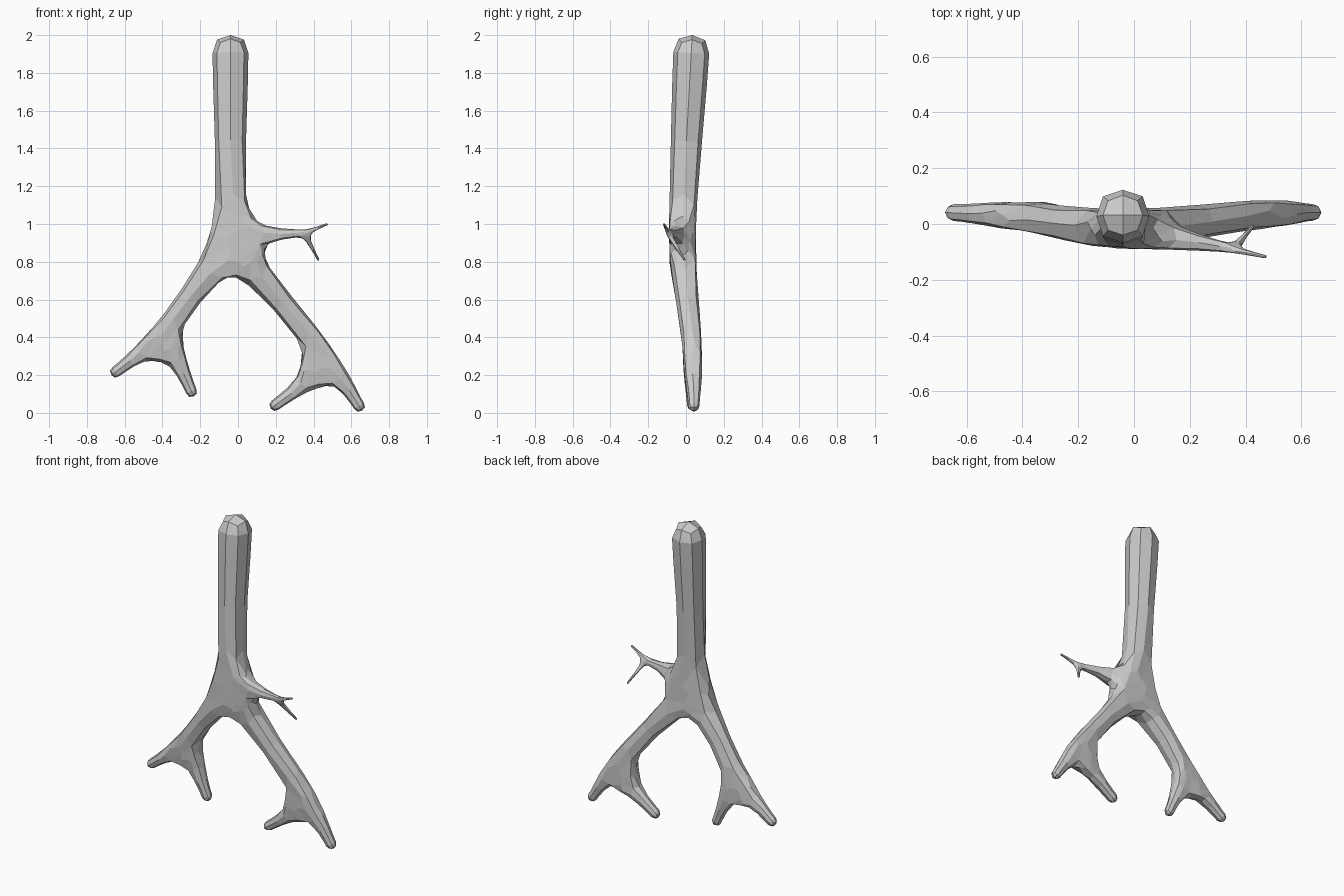
import bpy, bmesh
from mathutils import Vector

if "Cube" in bpy.data.objects:
    bpy.data.objects.remove(bpy.data.objects["Cube"])

bm = bmesh.new()


def frame(c, d, r):
    """Square cross-section at c, facing along d, half-width r."""
    c, d = Vector(c), Vector(d).normalized()
    v = Vector((0, 1, 0))
    v = (v - d * v.dot(d)).normalized()
    u = v.cross(d)
    return [bm.verts.new(c + (u * a + v * b) * r)
            for a, b in ((1, 1), (-1, 1), (-1, -1), (1, -1))]


def bridge(f, g):
    for i in range(4):
        j = (i + 1) % 4
        bm.faces.new((f[i], f[j], g[j], g[i]))


def tube(a, ra, b, rb):
    """Open tube between two joints; returns both end frames."""
    d = Vector(b) - Vector(a)
    f, g = frame(a, d, ra), frame(b, d, rb)
    bridge(f, g)
    return f, g


def limb(a, ra, tip, rt):
    """Closed tapering limb; returns its open root frame."""
    d = (Vector(tip) - Vector(a)).normalized()
    f, g = tube(a, ra, Vector(tip) - d * 2 * rt, rt)
    end = frame(tip, d, rt)
    bridge(g, end)
    bm.faces.new(end)
    return f


def joint(*frames):
    """Skin the open frames together with their convex hull."""
    verts = [v for f in frames for v in f]
    tmp = bmesh.new()
    index = {tmp.verts.new(v.co): i for i, v in enumerate(verts)}
    bmesh.ops.convex_hull(tmp, input=list(tmp.verts))
    tris = [[index[v] for v in f.verts] for f in tmp.faces]
    tmp.free()
    new = []
    for t in tris:
        if len({i // 4 for i in t}) > 1:
            new.append(bm.faces.new([verts[i] for i in t]))
    bmesh.ops.join_triangles(bm, faces=new, angle_face_threshold=0.7,
                             angle_shape_threshold=0.9)


# trunk and the three tubes leaving the hub
trunk = limb((-.04, -.018, 1.07), .07, (-.04, .033, 2.0), .095)
left_a, left_b = tube((-.14, -.015, .765), .07, (-.355, .022, .48), .053)
right_a, right_b = tube((.08, -.012, .76), .067, (.395, .03, .40), .053)
twig_a, twig_b = tube((.14, -.05, .943), .042, (.325, -.083, .952), .017)
joint(trunk, left_a, right_a, twig_a)

# left fork
joint(left_b,
      limb((-.52, .035, .315), .042, (-.67, .042, .20), .03),
      limb((-.32, .035, .28), .046, (-.235, .035, .087), .029))

# right fork
joint(right_b,
      limb((.55, .04, .18), .046, (.657, .042, .012), .03),
      limb((.345, .035, .15), .042, (.173, .035, .024), .03))

# twig fork
joint(twig_b,
      limb((.385, -.098, .965), .010, (.475, -.118, 1.0), .006),
      limb((.37, -.075, .915), .011, (.427, -.006, .808), .006))

bmesh.ops.recalc_face_normals(bm, faces=list(bm.faces))
mesh = bpy.data.meshes.new("forked_branch")
bm.to_mesh(mesh)
bm.free()
branch = bpy.data.objects.new("forked_branch", mesh)
bpy.context.collection.objects.link(branch)

# one rounding step turns square sections into octagons
sub = branch.modifiers.new("rounding", 'SUBSURF')
sub.levels = sub.render_levels = 1
sub.use_limit_surface = False
